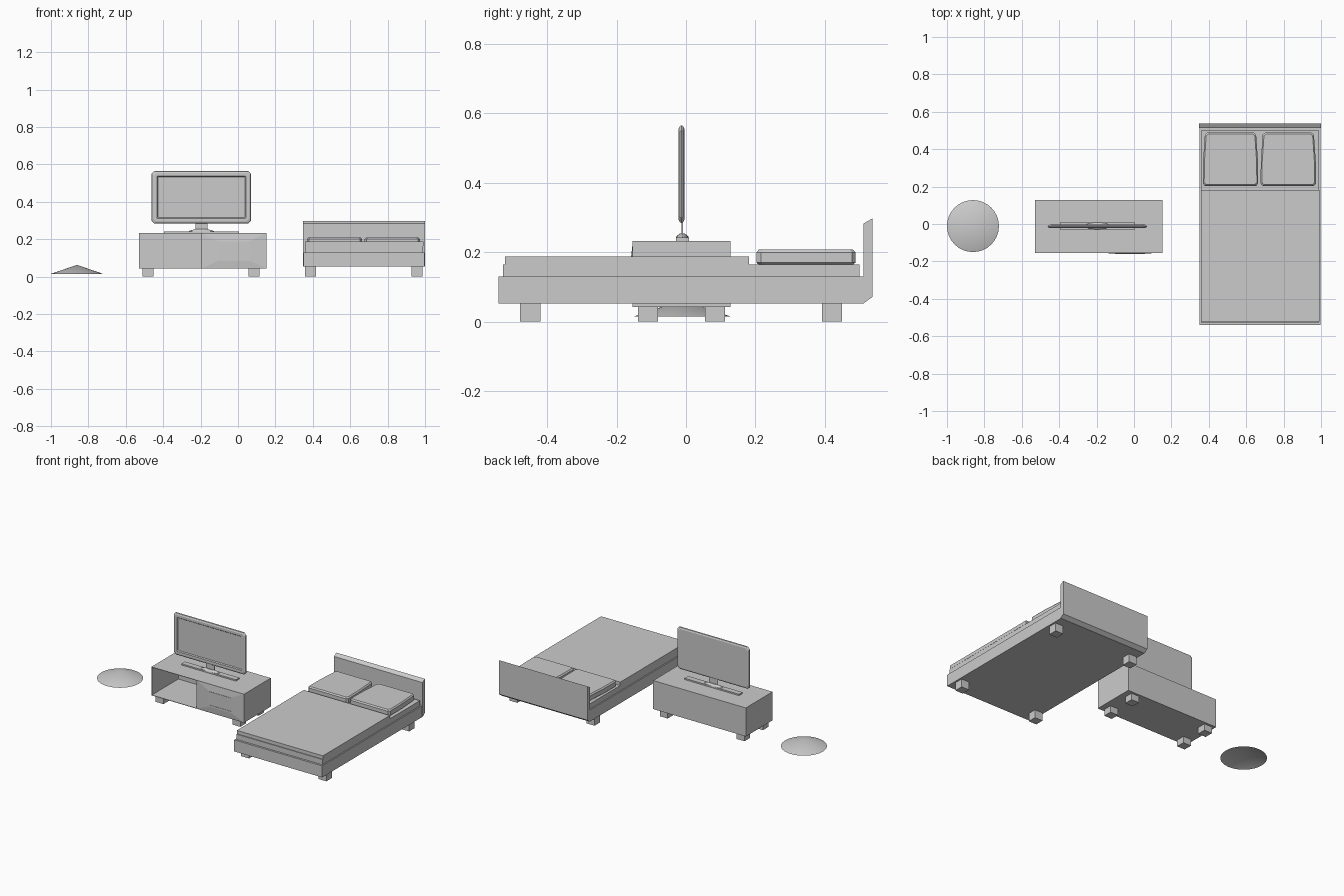
import bpy, bmesh, math

if "Cube" in bpy.data.objects:
    bpy.data.objects.remove(bpy.data.objects["Cube"])


def finish(name, bm):
    bmesh.ops.recalc_face_normals(bm, faces=bm.faces)
    me = bpy.data.meshes.new(name)
    bm.to_mesh(me)
    bm.free()
    ob = bpy.data.objects.new(name, me)
    bpy.context.collection.objects.link(ob)
    return ob


def loft(name, rings, cap_start=True):
    """Skin a list of equal-length point rings and cap the ends."""
    bm = bmesh.new()
    vs = [[bm.verts.new(p) for p in r] for r in rings]
    for a, b in zip(vs, vs[1:]):
        for i in range(len(a)):
            j = (i + 1) % len(a)
            bm.faces.new((a[i], a[j], b[j], b[i]))
    if cap_start:
        bm.faces.new(vs[0])
    bm.faces.new(vs[-1])
    return finish(name, bm)


def box(name, x, y, z):
    ring = lambda h: [(x[0], y[0], h), (x[1], y[0], h), (x[1], y[1], h), (x[0], y[1], h)]
    return loft(name, [ring(z[0]), ring(z[1])])


def legs(name, xs, ys, w, h):
    for i, x in enumerate(xs):
        for j, y in enumerate(ys):
            box(f"{name}_{i}{j}", (x - w / 2, x + w / 2), (y - w / 2, y + w / 2), (0, h))


def chamfered(x0, x1, z0, z1, c, y):
    """Upright rectangle with cut corners at depth y."""
    pts = [(x0 + c, z0), (x1 - c, z0), (x1, z0 + c), (x1, z1 - c),
           (x1 - c, z1), (x0 + c, z1), (x0, z1 - c), (x0, z0 + c)]
    return [(x, y, z) for x, z in pts]


# Bed: frame, headboard, mattress, blanket, legs
box("bed_frame", (0.35, 0.998), (-0.54, 0.513), (0.053, 0.13))
profile = [(0.512, 0.053), (0.538, 0.072), (0.538, 0.298), (0.512, 0.283)]
loft("headboard", [[(x, y, z) for y, z in profile] for x in (0.348, 1.0)])
box("mattress", (0.358, 0.99), (-0.527, 0.5), (0.13, 0.165))
box("blanket", (0.357, 0.991), (-0.522, 0.182), (0.165, 0.188))
legs("bed_leg", (0.387, 0.957), (-0.449, 0.421), 0.058, 0.053)

# Pillows with gently bowed sides and chamfered edges
for side, cx in (("left", 0.516), ("right", 0.825)):
    s = 1 if side == "right" else -1
    out = [(-0.137, 0.203), (0.137, 0.203), (0.148, 0.216), (0.147, 0.33),
           (0.137, 0.478), (0.125, 0.488), (-0.125, 0.488), (-0.137, 0.478),
           (-0.147, 0.33), (-0.148, 0.216)]
    ring = lambda f, z: [(cx + px * f, 0.345 + (py - 0.345) * f, z) for px, py in out]
    loft(f"pillow_{side}", [ring(0.95, 0.164), ring(1, 0.17), ring(1, 0.2), ring(0.95, 0.208)])

# Media cabinet: thin boards, left half open at the front
X, Y, Z, t = (-0.53, 0.152), (-0.154, 0.128), (0.043, 0.233), 0.003
box("cabinet_top", X, Y, (Z[1] - t, Z[1]))
box("cabinet_bottom", X, Y, (Z[0], Z[0] + t))
box("cabinet_back", X, (Y[1] - t, Y[1]), Z)
for label, x in (("left", X[0]), ("divider", -0.197), ("right", X[1] - t)):
    box(f"cabinet_{label}", (x, x + t), Y, Z)
legs("cabinet_leg", (-0.481, 0.085), (-0.11, 0.084), 0.058, 0.045)

# Drawer front: shallow raised panel with two slim handles
rect = lambda x0, x1, z0, z1, y: [(x0, y, z0), (x1, y, z0), (x1, y, z1), (x0, y, z1)]
loft("drawer_front", [rect(-0.197, X[1], Z[0], Z[1], Y[0] + 0.001),
                      rect(-0.107, 0.064, 0.084, 0.189, -0.158)])
for label, z in (("lower", 0.092), ("upper", 0.181)):
    box(f"drawer_handle_{label}", (-0.102, 0.059), (-0.16, -0.157), (z - 0.004, z + 0.004))

# Television: bevelled shell with a slightly recessed screen
x0, x1, z0, z1 = -0.462, 0.07, 0.284, 0.566
inset = lambda d, c, y: chamfered(x0 + d, x1 - d, z0 + d, z1 - d, c, y)
loft("television", [inset(0.012, 0.015, -0.004), inset(0.003, 0.015, -0.008),
                    inset(0.0, 0.015, -0.013), inset(0.003, 0.015, -0.018),
                    inset(0.012, 0.012, -0.022), inset(0.028, 0.002, -0.022),
                    inset(0.033, 0.002, -0.016)])

# Television stand: foot plate, raised hub, thin neck
box("stand_foot", (-0.396, 0.005), (-0.029, 0.008), (0.232, 0.242))
hub = lambda rx, ry, z: [(-0.196 + rx * math.cos(a * math.pi / 8),
                          -0.0105 + ry * math.sin(a * math.pi / 8), z) for a in range(16)]
loft("stand_hub", [hub(0.068, 0.0185, 0.242), hub(0.06, 0.016, 0.247), hub(0.03, 0.007, 0.254)])
box("stand_neck", (-0.228, -0.163), (-0.0125, -0.0085), (0.253, 0.296))

# Shallow conical shade, open below
bm = bmesh.new()
bmesh.ops.create_cone(bm, cap_ends=False, segments=32, radius1=0.139, radius2=0, depth=0.048)
bmesh.ops.remove_doubles(bm, verts=bm.verts, dist=1e-5)
bmesh.ops.translate(bm, verts=bm.verts, vec=(-0.861, -0.011, 0.039))
for f in bm.faces:
    f.smooth = True
finish("conical_shade", bm)
